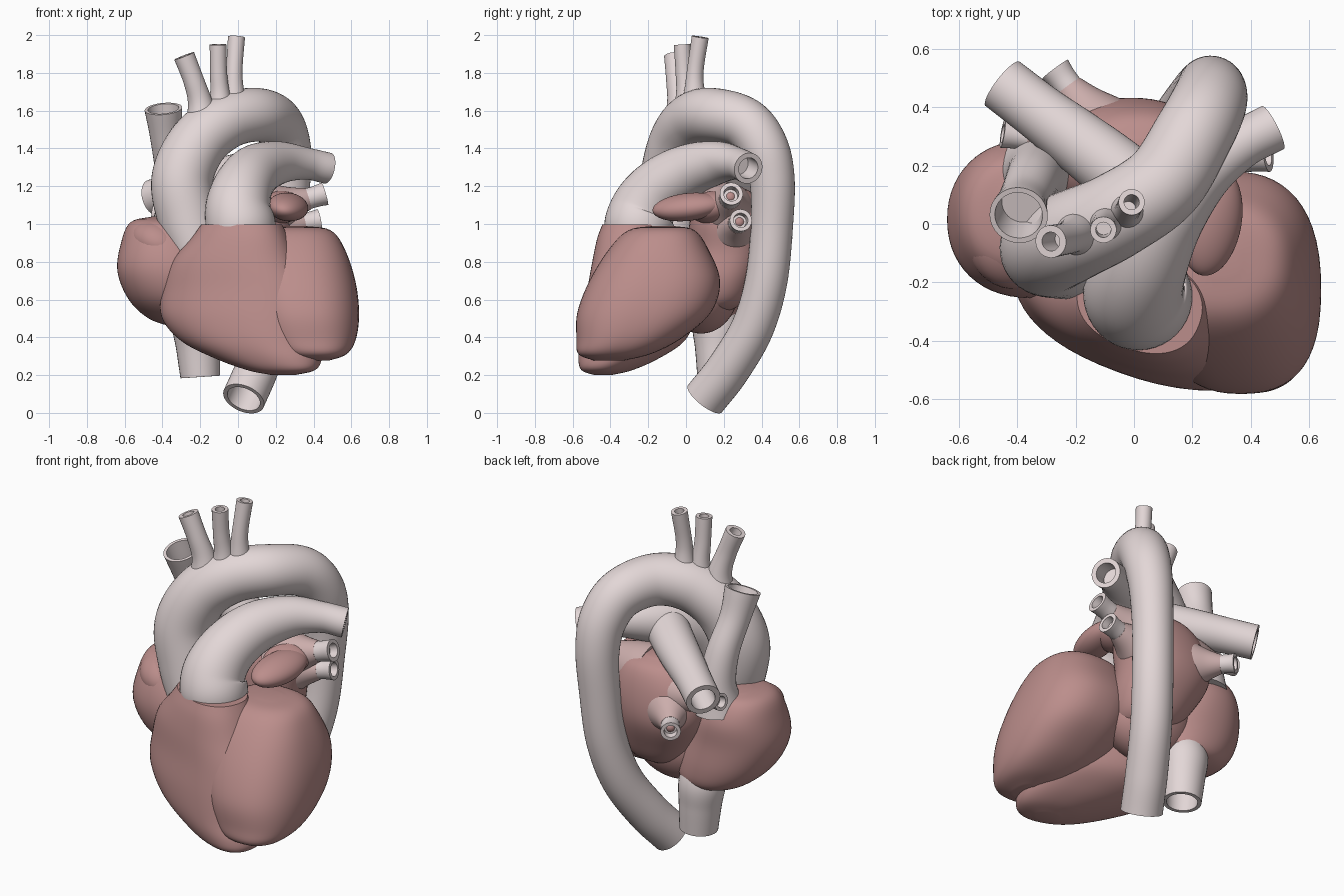
import bpy, bmesh, math
from mathutils import Vector, Matrix

if "Cube" in bpy.data.objects:
    bpy.data.objects.remove(bpy.data.objects["Cube"])


def material(name, col):
    m = bpy.data.materials.new(name)
    m.diffuse_color = (*col, 1)
    m.use_nodes = True
    m.node_tree.nodes["Principled BSDF"].inputs["Base Color"].default_value = m.diffuse_color
    return m


VESSEL = material("pale_vessel", (0.77, 0.68, 0.68))
MUSCLE = material("red_muscle", (0.50, 0.27, 0.26))
BLEND = material("pink_tissue", (0.60, 0.42, 0.41))


def spline(pts, n):
    """Catmull-Rom interpolation of tuples of any length."""
    p = [Vector(q) for q in pts]
    p = [2 * p[0] - p[1]] + p + [2 * p[-1] - p[-2]]
    out = []
    for i in range(1, len(p) - 2):
        a, b, c, d = p[i - 1:i + 3]
        for k in range(n):
            t = k / n
            out.append(0.5 * (2 * b + (c - a) * t + (2 * a - 5 * b + 4 * c - d) * t * t
                              + (3 * b - a - 3 * c + d) * t ** 3))
    return out + [p[-2]]


def build(name, rings, mat):
    """Skin a list of closed rings, cap both ends."""
    bm = bmesh.new()
    vs = [[bm.verts.new(v) for v in r] for r in rings]
    n = len(vs[0])
    for a, b in zip(vs, vs[1:]):
        for i in range(n):
            j = (i + 1) % n
            bm.faces.new((a[i], a[j], b[j], b[i]))
    bm.faces.new(vs[0][::-1])
    bm.faces.new(vs[-1])
    bmesh.ops.recalc_face_normals(bm, faces=bm.faces)
    me = bpy.data.meshes.new(name)
    bm.to_mesh(me)
    bm.free()
    me.materials.append(mat)
    ob = bpy.data.objects.new(name, me)
    bpy.context.collection.objects.link(ob)
    bpy.ops.object.select_all(action='DESELECT')
    ob.select_set(True)
    bpy.context.view_layer.objects.active = ob
    bpy.ops.object.shade_smooth_by_angle(angle=math.radians(45))
    return ob


def tube(name, pts, wall=0.75, n=8, sides=32, depth=8, mat=VESSEL):
    """Vessel along (x, y, z, radius) points, open at its last point."""
    s = spline(pts, n)
    c = [Vector(q[:3]) for q in s]
    r = [q[3] for q in s]
    tan = [(c[min(i + 1, len(c) - 1)] - c[max(i - 1, 0)]).normalized() for i in range(len(c))]
    u = tan[0].orthogonal().normalized()
    frames = []
    for t in tan:
        u = (u - t * u.dot(t)).normalized()
        frames.append((u.copy(), t.cross(u)))

    def ring(i, f):
        a, b = frames[i]
        return [c[i] + r[i] * f * (a * math.cos(w) + b * math.sin(w))
                for w in (2 * math.pi * k / sides for k in range(sides))]
    rings = [ring(i, 1) for i in range(len(c))]
    rings += [ring(i, wall) for i in range(len(c) - 1, max(len(c) - 1 - depth, 1), -1)]
    return build(name, rings, mat)


def chamber(name, secs, rot=0, power=2.3, sides=56, mat=MUSCLE):
    """Horizontal super-ellipse sections (cx, cy, rx, ry, z), top to bottom."""
    R = Matrix.Rotation(math.radians(rot), 3, 'Z')
    e = 2 / power
    rings = []
    for cx, cy, rx, ry, z in spline(secs, 6):
        ring = []
        for k in range(sides):
            w = 2 * math.pi * k / sides
            co, si = math.cos(w), math.sin(w)
            v = Vector((rx * math.copysign(abs(co) ** e, co), ry * math.copysign(abs(si) ** e, si), 0))
            ring.append(R @ v + Vector((cx, cy, z)))
        rings.append(ring)
    ob = build(name, rings, mat)
    sm = ob.modifiers.new("soften", 'SMOOTH')
    sm.factor, sm.iterations = 0.5, 4
    return ob


def lobe(name, loc, size, rot=(0, 0, 0), mat=MUSCLE):
    bpy.ops.mesh.primitive_uv_sphere_add(segments=40, ring_count=24, location=loc,
                                         rotation=[math.radians(a) for a in rot])
    ob = bpy.context.object
    ob.name = name
    ob.scale = size
    ob.data.materials.append(mat)
    bpy.ops.object.shade_smooth()
    return ob


# ventricles
chamber("left_ventricle", [
    (.30, -.12, .05, .05, .99), (.29, -.13, .20, .175, .968), (.295, -.145, .27, .262, .87),
    (.325, -.165, .297, .347, .70), (.355, -.222, .287, .355, .53), (.38, -.305, .245, .275, .39),
    (.405, -.38, .17, .19, .31), (.415, -.41, .06, .07, .275)], power=2.4)
chamber("right_ventricle", [
    (.02, -.27, .215, .16, 1.0), (.01, -.265, .265, .19, .92), (-.015, -.25, .345, .22, .80),
    (.0, -.238, .41, .25, .66), (.01, -.25, .428, .262, .51), (.07, -.285, .38, .25, .38),
    (.165, -.36, .285, .19, .285), (.23, -.42, .18, .12, .225), (.24, -.44, .06, .04, .20)],
    rot=-20, power=2.3)

# right atrium with its ear-shaped lobe
chamber("right_atrium", [
    (-.39, .07, .06, .06, 1.04), (-.40, .04, .17, .18, 1.01), (-.385, .03, .235, .25, .90),
    (-.355, .015, .285, .27, .75), (-.31, .04, .27, .255, .60), (-.27, .09, .205, .19, .50),
    (-.25, .12, .10, .10, .455)], power=2.15)
lobe("right_auricle", (-.42, -.05, .90), (.16, .175, .12), (15, 20, 25))

# left atrium, its appendage, and the tissue joining it to the ventricles
chamber("left_atrium", [
    (.02, .22, .07, .06, 1.20), (.02, .22, .20, .15, 1.15), (.0, .22, .28, .20, 1.02),
    (-.01, .22, .27, .21, .86), (.03, .18, .23, .19, .70), (.05, .14, .17, .16, .58),
    (.05, .12, .06, .06, .52)], power=2.2)
lobe("left_auricle", (.265, .01, 1.09), (.105, .19, .072), (6, 12, -8))
lobe("left_auricle_root", (.22, .14, 1.09), (.13, .13, .085), (10, 0, 0))
lobe("atrial_wall", (-.02, .08, .66), (.28, .20, .24))

# aorta: ascending part, arch and descending part
tube("aorta", [
    (-.20, -.12, .82, .14), (-.265, -.095, 1.03, .16), (-.295, -.08, 1.24, .163),
    (-.21, -.04, 1.43, .157), (-.06, .03, 1.545, .148), (.10, .14, 1.578, .142),
    (.205, .31, 1.535, .136), (.255, .41, 1.41, .130), (.264, .455, 1.24, .120),
    (.25, .455, 1.0, .112), (.225, .425, .70, .112), (.175, .352, .45, .113),
    (.098, .222, .23, .115), (.03, .10, .075, .115)], wall=.80, sides=40)

# three branches on top of the arch
for name, pts in {
    "arch_branch_right": [(-.185, -.03, 1.50, .10), (-.20, -.035, 1.64, .066),
                          (-.235, -.05, 1.76, .055), (-.285, -.06, 1.89, .056)],
    "arch_branch_middle": [(-.09, .0, 1.54, .085), (-.095, .0, 1.68, .054),
                           (-.103, -.01, 1.80, .045), (-.105, -.02, 1.95, .045)],
    "arch_branch_left": [(-.02, .05, 1.58, .085), (-.022, .045, 1.71, .054),
                         (-.02, .05, 1.82, .044), (-.008, .075, 1.99, .045)],
}.items():
    tube(name, pts, wall=.58)

# pulmonary trunk with left and right arteries
tube("pulmonary_trunk", [
    (.02, -.24, .82, .10), (.02, -.25, .96, .18), (.0, -.225, 1.08, .173), (.03, -.13, 1.20, .156),
    (.10, .02, 1.285, .140), (.22, .17, 1.325, .113), (.36, .27, 1.32, .085),
    (.475, .33, 1.295, .083)], wall=.68, sides=40)
tube("right_pulmonary_artery", [
    (.10, .05, 1.28, .12), (-.07, .19, 1.24, .115), (-.20, .29, 1.21, .107),
    (-.32, .38, 1.18, .098), (-.45, .48, 1.14, .096)], wall=.70)

# great veins
tube("upper_vena_cava", [
    (-.33, .17, .94, .14), (-.33, .18, 1.10, .105), (-.35, .15, 1.28, .09),
    (-.38, .08, 1.46, .085), (-.395, .03, 1.61, .10)], wall=.82)
tube("lower_vena_cava", [
    (-.23, .14, .60, .10), (-.22, .16, .47, .128), (-.21, .165, .34, .117),
    (-.20, .165, .19, .105)], wall=.80)

# pulmonary veins: flared pink roots on the left atrium, pale open ends
for name, root, end, r in [
    ("left_upper_vein", (.12, .21, 1.06), (.46, .24, 1.16), .056),
    ("left_lower_vein", (.12, .24, .96), (.43, .29, 1.02), .054),
    ("right_upper_vein", (-.14, .26, 1.02), (-.45, .31, 1.06), .045),
    ("right_lower_vein", (-.10, .30, .94), (-.27, .53, .92), .050),
]:
    a, b = Vector(root), Vector(end)

    def at(t, k):
        return (*a.lerp(b, t), r * k)
    tube(name + "_root", [at(0, 3.0), at(.25, 2.4), at(.5, 1.6), at(.74, 1.02)], mat=BLEND, depth=1)
    tube(name, [at(.45, .9), at(.65, 1.0), at(.85, 1.0), at(1, 1.1)], wall=.65)
    lobe(name + "_inside", a.lerp(b, .8), (r * .6,) * 3)
